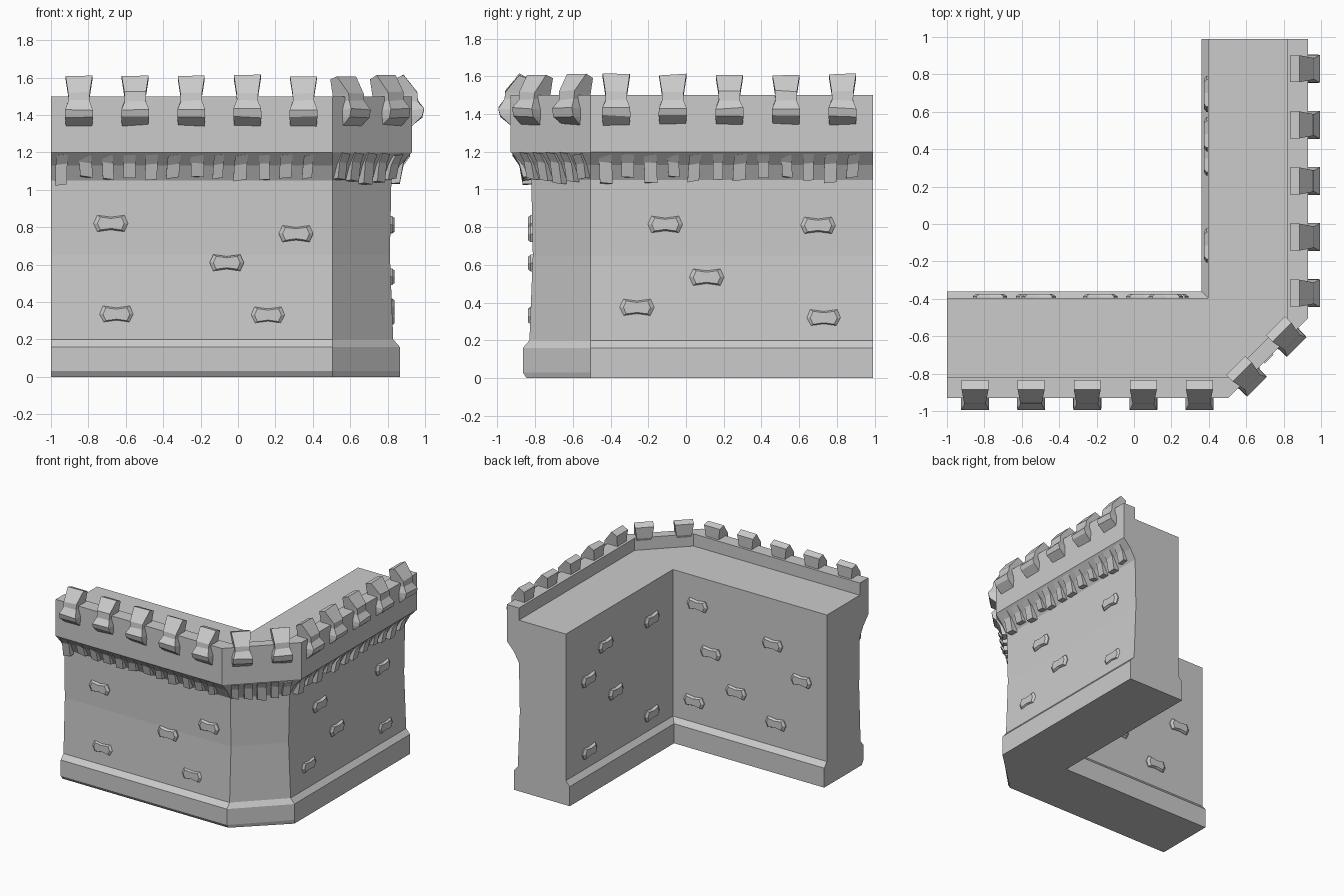
import bpy, bmesh, random
from math import sqrt
from mathutils import Vector

random.seed(4)
cube = bpy.data.objects.get("Cube")
if cube:
    bpy.data.objects.remove(cube)

stone = bpy.data.materials.new("grey_stone")
stone.use_nodes = True
GREY = (0.6, 0.6, 0.6, 1)
stone.diffuse_color = GREY
stone.node_tree.nodes["Principled BSDF"].inputs["Base Color"].default_value = GREY

END, TURN = 0.99, 0.505          # arm end, start of the cut corner
FACE, WALL, INNER = 0.93, 0.82, 0.395


def finish(bm, name):
    bmesh.ops.remove_doubles(bm, verts=bm.verts, dist=0.0005)
    bmesh.ops.recalc_face_normals(bm, faces=bm.faces)
    mesh = bpy.data.meshes.new(name)
    bm.to_mesh(mesh)
    bm.free()
    mesh.materials.append(stone)
    obj = bpy.data.objects.new(name, mesh)
    bpy.context.collection.objects.link(obj)


def place(normal, along, out, z):
    """Point on a vertical plane: along the face, outward, up."""
    n = Vector(normal).normalized()
    t = Vector((-n.y, n.x))
    p = n * out + t * along
    return (p.x, p.y, z)


def loft(bm, rings):
    """Skin a list of equal point rings and cap both ends."""
    loops = [[bm.verts.new(p) for p in ring] for ring in rings]
    for a, b in zip(loops, loops[1:]):
        for i in range(len(a)):
            j = (i + 1) % len(a)
            bm.faces.new((a[i], a[j], b[j], b[i]))
    bm.faces.new(loops[0])
    bm.faces.new(loops[-1])


# Wall: one cross-section swept round the cut corner
outer = [(0.865, 0), (0.865, 0.16), (0.83, 0.2), (0.812, 0.65), (WALL, 1.05),
         (0.865, 1.13), (FACE, 1.2), (FACE, 1.5), (WALL, 1.5), (WALL, 1.4)]
inner = [(INNER, 1.4), (INNER, 0.2), (0.36, 0.16), (0.36, 0)]
outer.insert(1, (0.865, 0.03))


def front(o, z):
    return -o + (0.02 if z == 0 else 0)


rings = [
    [(-1, front(o, z), z) for o, z in outer] + [(-1, -o, z) for o, z in inner],
    [(TURN, front(o, z), z) for o, z in outer] + [(o, -o, z) for o, z in inner],
    [(o, -TURN, z) for o, z in outer] + [(o, -o, z) for o, z in inner],
    [(o, END, z) for o, z in outer] + [(o, END, z) for o, z in inner],
]
bm = bmesh.new()
loops = [[bm.verts.new(p) for p in ring] for ring in rings]
count = len(rings[0])
for a, b in zip(loops, loops[1:]):
    for i in range(count):
        j = (i + 1) % count
        quad = (a[i], a[j], b[j], b[i])
        spots = list(dict.fromkeys(tuple(v.co) for v in quad))
        if len(spots) == 4:
            bm.faces.new(quad)
        elif len(spots) == 3:
            bm.faces.new((a[i], a[j], b[j]) if a[j].co != b[j].co
                         else (a[i], a[j], b[i]))
bm.faces.new(loops[0])
bm.faces.new(loops[-1])
finish(bm, "corner_wall")

FRONT, RIGHT, CORNER = (0, -1), (1, 0), (1, -1)
corner_face = (TURN + FACE) / sqrt(2)
corner_wall = (TURN + WALL) / sqrt(2)

# Merlons: waisted blocks hooked over the parapet
# each level: back offset, back z, front offset, front z, half width
merlon = [(-0.05, 1.36, 0.0, 1.345, 0.07), (-0.05, 1.39, 0.055, 1.39, 0.075),
          (-0.05, 1.42, 0.065, 1.43, 0.074), (-0.08, 1.48, 0.032, 1.475, 0.056),
          (-0.09, 1.5, 0.028, 1.52, 0.058), (-0.095, 1.59, -0.045, 1.61, 0.072)]


def add_merlon(normal, base, s, name):
    bm = bmesh.new()
    levels = []
    for nb, zb, nf, zf, w in merlon:
        l, r = (random.uniform(-0.006, 0.006) for _ in range(2))
        levels.append([place(normal, s - w, base + nb, zb), place(normal, s + w, base + nb, zb),
                       place(normal, s + w, base + nf, zf + l),
                       place(normal, s - w, base + nf, zf + r)])
    loft(bm, levels)
    finish(bm, name)


for i in range(5):
    add_merlon(FRONT, FACE, -0.85 + 0.3 * i, "front_merlon")
    add_merlon(RIGHT, FACE, -0.37 + 0.3 * i, "side_merlon")
for s in (-0.15, 0.15):
    add_merlon(CORNER, corner_face, s, "corner_merlon")


# Corbels: rough tapered teeth beneath the parapet
def add_corbels(normal, base, reach, start, step, number, name):
    bm = bmesh.new()
    for i in range(number):
        s = start + step * i
        w = random.uniform(0.027, 0.035)
        low = random.uniform(1.025, 1.07)
        lean = random.uniform(-0.012, 0.012)
        levels = []
        for nf, z, shift in ((0.1, 1.19, 0), (0.065, 1.14, lean / 2), (0.045, low, lean)):
            c = s + shift
            levels.append([place(normal, c - w, base - 0.03, z), place(normal, c + w, base - 0.03, z),
                           place(normal, c + w, base + nf * reach, z),
                           place(normal, c - w, base + nf * reach, z + lean)])
        loft(bm, levels)
    finish(bm, name)


add_corbels(FRONT, WALL, 1, -0.94, 0.12, 12, "front_corbels")
add_corbels(RIGHT, WALL, 1, -0.43, 0.12, 12, "side_corbels")
add_corbels(CORNER, corner_wall, 0.85, -0.2, 0.1, 5, "corner_corbels")

# Raised stones: waisted blocks with sloped rims
outline = [(0.092, 0), (0.072, 0.044), (0, 0.034), (-0.072, 0.044),
           (-0.092, 0), (-0.072, -0.044), (0, -0.034), (0.072, -0.044)]


def add_stones(normal, base, spots, name):
    bm = bmesh.new()
    for s, z in spots:
        loft(bm, [[place(normal, s + a * k, base + n, z + b * k) for a, b in outline]
                  for k, n in ((1, -0.02), (1, 0.008), (0.78, 0.022))])
    finish(bm, name)


add_stones(FRONT, 0.815, [(-0.68, 0.82), (0.31, 0.765), (-0.06, 0.61),
                          (-0.65, 0.335), (0.16, 0.33)], "front_stones")
add_stones(RIGHT, 0.815, [(-0.11, 0.815), (0.7, 0.81), (0.11, 0.535),
                          (-0.26, 0.375), (0.73, 0.32)], "side_stones")
add_stones((0, 1), -INNER, [(-0.17, 1.17), (0.51, 1.03), (-0.05, 0.81), (0.18, 0.55),
                            (0.77, 0.8), (0.54, 0.39), (-0.2, 0.375)], "inner_front_stones")
add_stones((-1, 0), -INNER, [(0.115, 1.1), (-0.48, 1.12), (-0.7, 0.92), (-0.35, 0.685),
                             (0.115, 0.33), (-0.69, 0.33)], "inner_side_stones")
